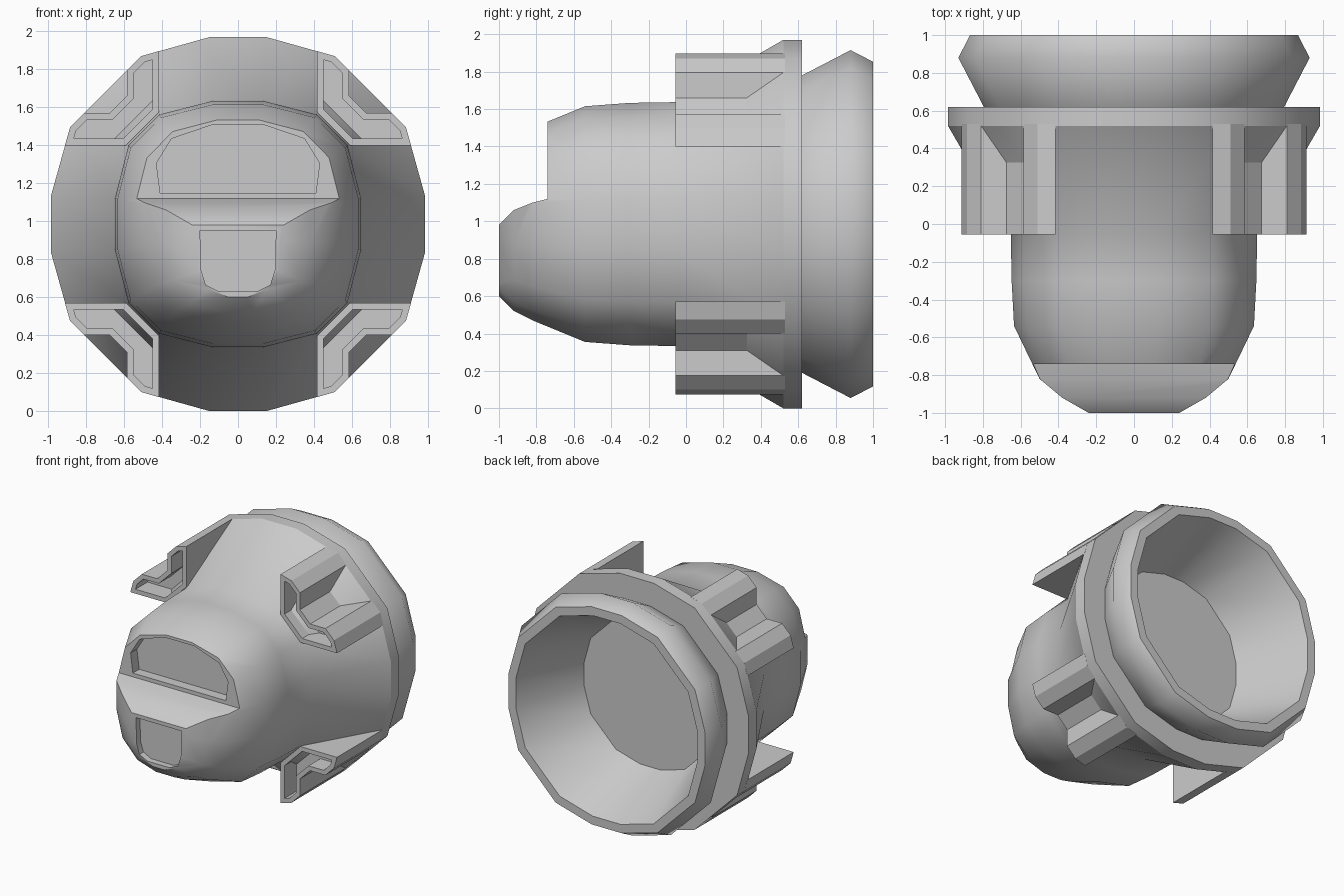
import bpy, bmesh

if "Cube" in bpy.data.objects:
    bpy.data.objects.remove(bpy.data.objects["Cube"])

CZ = 0.985  # height of the housing axis


def new_object(name, bm):
    bmesh.ops.recalc_face_normals(bm, faces=bm.faces[:])
    mesh = bpy.data.meshes.new(name)
    bm.to_mesh(mesh)
    bm.free()
    ob = bpy.data.objects.new(name, mesh)
    ob.location.z = CZ
    bpy.context.collection.objects.link(ob)
    return ob


def loft(name, loops):
    """Skin a list of closed point loops and cap both ends."""
    bm = bmesh.new()
    rings = [[bm.verts.new(p) for p in loop] for loop in loops]
    n = len(rings[0])
    for a, b in zip(rings, rings[1:]):
        for i in range(n):
            j = (i + 1) % n
            bm.faces.new((a[i], a[j], b[j], b[i]))
    bm.faces.new(rings[0])
    bm.faces.new(rings[-1])
    return new_object(name, bm)


def prism_y(name, pts, y0, y1):
    return loft(name, [[(x, y, z) for x, z in pts] for y in (y0, y1)])


def both_sides(right):
    return right + [(-x, z) for x, z in reversed(right)]


def activate(ob):
    bpy.ops.object.select_all(action='DESELECT')
    ob.select_set(True)
    bpy.context.view_layer.objects.active = ob


def cut(ob, cutter):
    mod = ob.modifiers.new("cut", 'BOOLEAN')
    mod.operation = 'DIFFERENCE'
    mod.solver = 'EXACT'
    mod.object = cutter
    activate(ob)
    bpy.ops.object.modifier_apply(modifier=mod.name)
    bpy.data.objects.remove(cutter)


def sixteen_gon(quad, y, sx, sz):
    top = quad + [(x, -z) for x, z in reversed(quad)]
    return [(x * sx, y, z * sz) for x, z in both_sides(top)]


# Housing: squarish nose and barrel, flared cone, flange, lip and hollow cup
barrel = [(.21, 1), (.64, .89), (.89, .64), (1, .21)]
round_q = [(.153, 1), (.518, .898), (.898, .518), (1, .153)]
nose = [(-1, .24, .385), (-.92, .38, .465), (-.82, .5, .515), (-.54, .635, .63),
        (-.3, .648, .648), (-.055, .652, .652)]
rear = [(.52, .985), (.62, .985), (.62, .795), (.88, .93), (1, .868), (1, .8), (.45, .585)]
housing = loft("housing",
               [sixteen_gon(barrel, *s) for s in nose] +
               [sixteen_gon(round_q, y, r, r) for y, r in rear])

# Step in the nose with a curved ledge
step = [(-1.1, 1), (-1.1, -.08), (-1, -.005), (-.92, .075), (-.82, .115), (-.74, .135), (-.74, 1)]
cut(housing, loft("step_cutter", [[(x, y, z) for y, z in step] for x in (-1, 1)]))

# Recessed panels in the upper and lower nose faces
upper = both_sides([(.41, .165), (.43, .32), (.35, .45), (.13, .525)])
lower = both_sides([(.2, -.035), (.195, -.24), (.17, -.32), (.1, -.355)])
cut(housing, prism_y("upper_panel_cutter", upper, -.9, -.66))
cut(housing, prism_y("lower_panel_cutter", lower, -1.1, -.95))
activate(housing)
bpy.ops.object.shade_smooth_by_angle(angle=0.61)

# Soft ridge on the rear lip, crisp edge at the flange
verts = housing.data.vertices
for e in housing.data.edges:
    ys = [verts[i].co.y for i in e.vertices]
    if all(abs(y - .88) < .001 for y in ys):
        e.use_edge_sharp = False
    if all(abs(y - .52) < .001 for y in ys):
        e.use_edge_sharp = True

# Four notched corner lugs with hollow front ends
lug = [(.415, .912), (.415, .59), (.59, .415), (.912, .415), (.885, .51),
       (.81, .585), (.675, .585), (.585, .675), (.585, .81), (.51, .885)]
lugs = prism_y("corner_lugs", lug, -.055, .53)
bm = bmesh.new()
bm.from_mesh(lugs.data)
front = min(bm.faces, key=lambda f: f.calc_center_median().y)
bmesh.ops.inset_region(bm, faces=[front], thickness=.035, use_even_offset=True)
pocket = bmesh.ops.extrude_discrete_faces(bm, faces=[front])["faces"][0]
bmesh.ops.translate(bm, verts=pocket.verts[:], vec=(0, .15, 0))
bm.to_mesh(lugs.data)
bm.free()
mirror = lugs.modifiers.new("four_corners", 'MIRROR')
mirror.use_axis = (True, False, True)
mirror.use_mirror_merge = False
